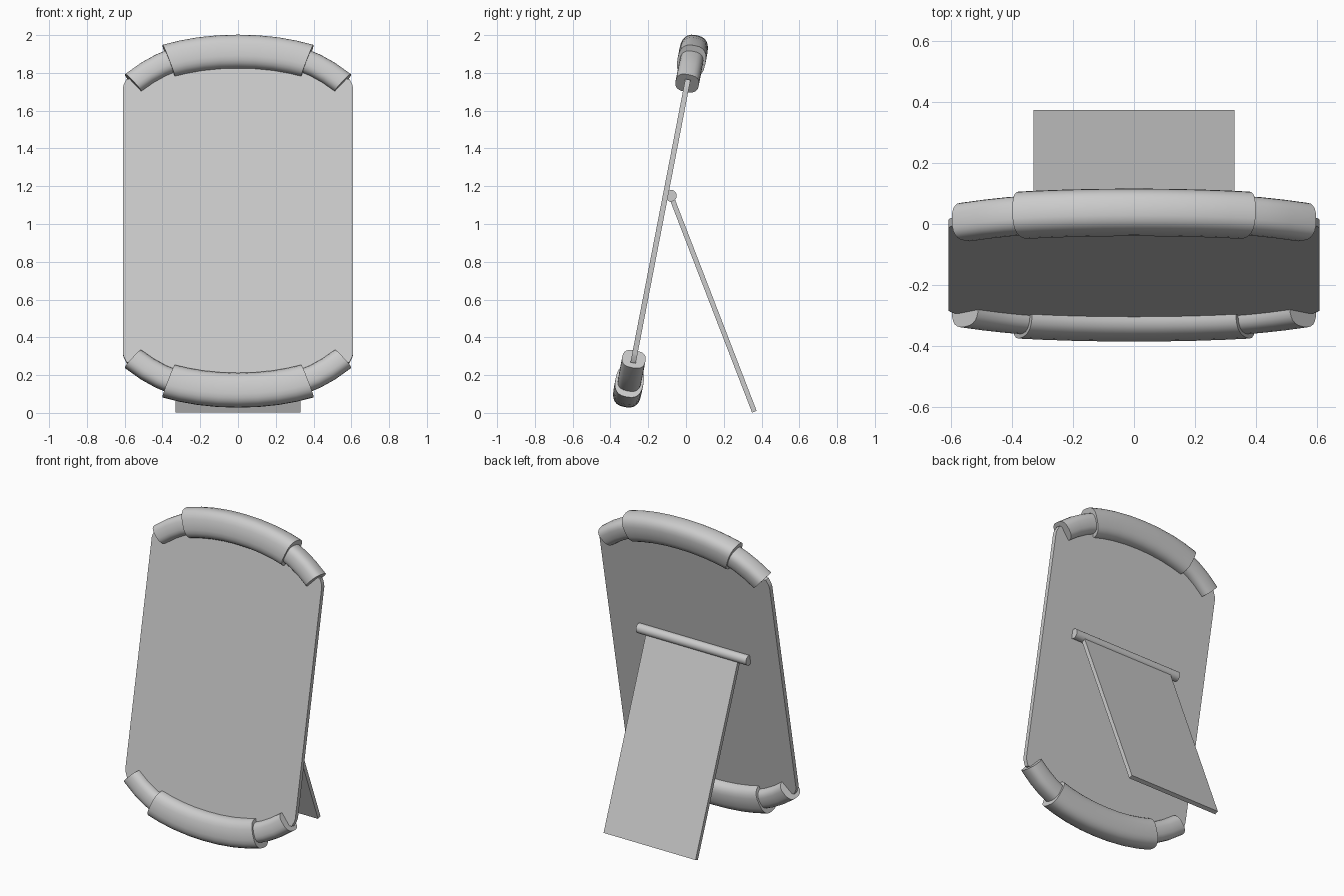
import bpy, bmesh
from math import sin, cos, pi, radians
from mathutils import Vector, Matrix

if "Cube" in bpy.data.objects:
    bpy.data.objects.remove(bpy.data.objects["Cube"])

TILT = radians(10.95)
# Panel plane frame: local x across, local y up the panel, local z out of the front
FRAME = Matrix.Translation((0, -0.135, 1.015)) @ Matrix.Rotation(pi / 2 - TILT, 4, 'X')


def v(z):
    return (z - 1.015) / cos(TILT)


def finish(name, bm, matrix, angle=35):
    bmesh.ops.recalc_face_normals(bm, faces=bm.faces)
    bm.transform(matrix)
    me = bpy.data.meshes.new(name)
    bm.to_mesh(me)
    bm.free()
    ob = bpy.data.objects.new(name, me)
    bpy.context.collection.objects.link(ob)
    bpy.ops.object.select_all(action='DESELECT')
    ob.select_set(True)
    bpy.context.view_layer.objects.active = ob
    bpy.ops.object.shade_smooth_by_angle(angle=radians(angle))
    return ob


def section(w, h, n=24, p=0.75):
    # Rounded-box cross-section: w in the panel plane, h through it
    def s(t):
        return abs(t) ** p * (1 if t > 0 else -1)
    return [(s(cos(2 * pi * i / n)) * w / 2, s(sin(2 * pi * i / n)) * h / 2)
            for i in range(n)]


def roll(name, stations, w, h, sign):
    # Sweep the section along stations of (x, front-view z, lean angle)
    bm = bmesh.new()
    rings = []
    for x, z, a in stations:
        a = radians(a)
        rings.append([bm.verts.new((x + sin(a) * p, sign * (v(z) + cos(a) * p), q))
                      for p, q in section(w, h)])
    for r0, r1 in zip(rings, rings[1:]):
        for i in range(len(r0)):
            j = (i + 1) % len(r0)
            bm.faces.new((r0[i], r0[j], r1[j], r1[i]))
    bm.faces.new(rings[0])
    bm.faces.new(rings[-1])
    return finish(name, bm, FRAME)


half = [(0.1, 1.907, 5), (0.2, 1.897, 10), (0.29, 1.881, 15), (0.367, 1.862, 21)]
centre = [(-x, z, -a) for x, z, a in reversed(half)] + [(0, 1.91, 0)] + half
side = [(0.345, 1.864, 23), (0.41, 1.837, 27), (0.48, 1.798, 33), (0.555, 1.745, 43)]

# Padded rolls along the top and bottom edges
for edge, sign in (("top", 1), ("bottom", -1)):
    roll(edge + "_centre_roll", centre, 0.182, 0.15, sign)
    roll(edge + "_right_roll", side, 0.127, 0.125, sign)
    roll(edge + "_left_roll", [(-x, z, -a) for x, z, a in side], 0.127, 0.125, sign)

# Flat panel
quarter = [(0.61, 1.715), (0.605, 1.735), (0.59, 1.765), (0.555, 1.765), (0.46, 1.815),
           (0.35, 1.87), (0.2, 1.9)]
right = [(x, v(z)) for x, z in quarter]
outline = (right + [(-x, y) for x, y in reversed(right)]
           + [(-x, -y) for x, y in right] + [(x, -y) for x, y in reversed(right)])
bm = bmesh.new()
face = bm.faces.new([bm.verts.new((x, y, -0.014)) for x, y in outline])
ext = bmesh.ops.extrude_face_region(bm, geom=[face])
bmesh.ops.translate(bm, vec=(0, 0, 0.028),
                    verts=[g for g in ext["geom"] if isinstance(g, bmesh.types.BMVert)])
finish("panel", bm, FRAME)

# Hinge rod on the back
bm = bmesh.new()
bmesh.ops.create_cone(bm, cap_ends=True, segments=24, radius1=0.031, radius2=0.031, depth=0.79)
finish("hinge_rod", bm, Matrix.Translation((0, -0.08, 1.15)) @ Matrix.Rotation(pi / 2, 4, 'Y'))

# Stand leg
top, foot = Vector((0, -0.08, 1.15)), Vector((0, 0.362, 0.006))
d = foot - top
bm = bmesh.new()
bmesh.ops.create_cube(bm, size=1, matrix=Matrix.Diagonal((0.66, 0.026, d.length, 1)))
finish("stand_leg", bm, Matrix.Translation((top + foot) / 2)
       @ d.to_track_quat('Z', 'X').to_matrix().to_4x4() @ Matrix.Rotation(pi / 2, 4, 'Z'))
